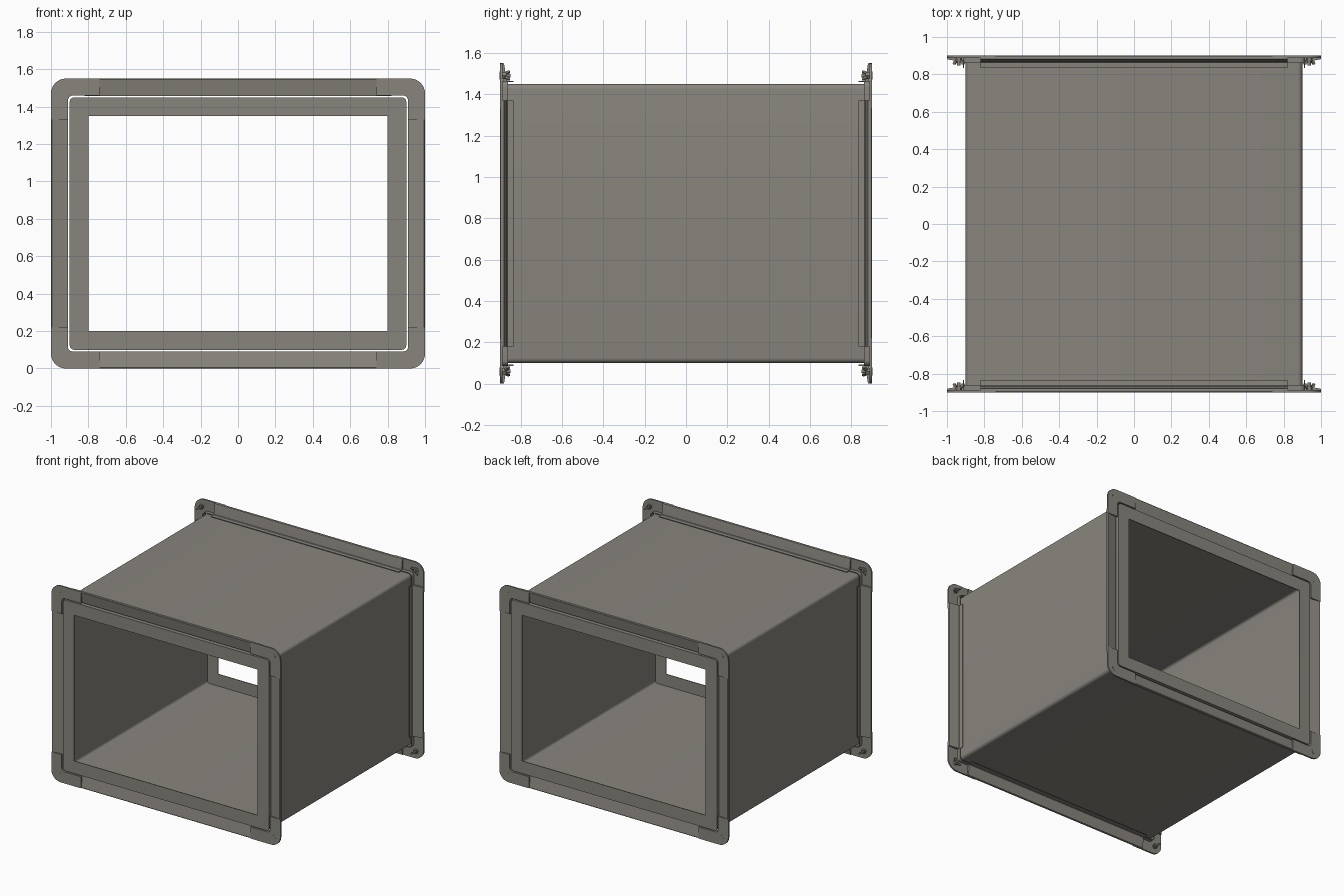
import bpy, bmesh, math
from mathutils import Matrix, Vector

if "Cube" in bpy.data.objects:
    bpy.data.objects.remove(bpy.data.objects["Cube"])

CZ = 0.775                      # height of the duct axis
HX, HZ, HY = 0.9, 0.675, 0.9    # duct half sizes

steel = bpy.data.materials.new("grey_sheet_steel")
steel.diffuse_color = (0.25, 0.235, 0.208, 1)
steel.use_nodes = True
steel.node_tree.nodes["Principled BSDF"].inputs["Base Color"].default_value = steel.diffuse_color


def finish(name, bm, smooth=True):
    bmesh.ops.recalc_face_normals(bm, faces=bm.faces[:])
    me = bpy.data.meshes.new(name)
    bm.to_mesh(me)
    bm.free()
    me.materials.append(steel)
    ob = bpy.data.objects.new(name, me)
    bpy.context.collection.objects.link(ob)
    if smooth:
        bpy.ops.object.select_all(action='DESELECT')
        ob.select_set(True)
        bpy.context.view_layer.objects.active = ob
        bpy.ops.object.shade_smooth_by_angle(angle=math.radians(35))
    return ob


def arc(cx, cz, r, a0, a1, n=8):
    return [(cx + r * math.cos(math.radians(a0 + (a1 - a0) * i / n)),
             cz + r * math.sin(math.radians(a0 + (a1 - a0) * i / n))) for i in range(n + 1)]


def bridge(bm, a, b):
    for i in range(len(a)):
        j = (i + 1) % len(a)
        bm.faces.new((a[i], a[j], b[j], b[i]))


def prism(bm, pts, place, t0, t1):
    """Extrude a 2D outline from t0 to t1; place maps (u, v, t) to 3D."""
    a, b = [[bm.verts.new(place(u, v, t)) for u, v in pts] for t in (t0, t1)]
    bridge(bm, a, b)
    bm.faces.new(a)
    bm.faces.new(b)


# Duct body: thin rounded shell with inward lips at both ends
def ring(bm, hx, hz, r, y):
    pts = []
    for sx, sz, a in ((1, 1, 0), (-1, 1, 90), (-1, -1, 180), (1, -1, 270)):
        pts += arc(sx * (hx - r), sz * (hz - r), r, a, a + 90, 6)
    return [bm.verts.new((x, y, CZ + z)) for x, z in pts]


bm = bmesh.new()
T = 0.006
rings = [ring(bm, *p) for p in (
    (HX, HZ, 0.025, -HY), (HX, HZ, 0.025, HY),
    (0.8, 0.575, 0.0005, HY), (0.8, 0.575, 0.0005, HY - T),
    (HX - T, HZ - T, 0.019, HY - T), (HX - T, HZ - T, 0.019, -HY + T),
    (0.8, 0.575, 0.0005, -HY + T), (0.8, 0.575, 0.0005, -HY))]
for i, r in enumerate(rings):
    bridge(bm, r, rings[(i + 1) % len(rings)])
finish("duct_body", bm)

# Flange bar section: distance from the duct wall, distance along the duct
BAR = [(0.094, 0.899), (0.098, 0.897), (0.1, 0.893), (0.1, 0.884), (0.098, 0.880),
       (0.093, 0.879), (0.018, 0.868), (0.014, 0.864), (0.013, 0.835),
       (0.008, 0.835), (0.008, 0.883)]

# Corner plate outline in one quadrant
PLATE = ([(0.74, 0.775)] + arc(0.92, 0.695, 0.08, 90, 0) +
         [(1.0, 0.555), (0.909, 0.555)] + arc(0.884, 0.659, 0.025, 0, 90, 6) + [(0.74, 0.684)])
# Narrow collar behind the plate, around the duct corner
COLLAR = ([(0.82, 0.690), (0.82, 0.684)] + arc(0.884, 0.659, 0.025, 90, 0, 6) +
          [(0.909, 0.595), (0.915, 0.595)] + arc(0.884, 0.659, 0.031, 0, 90, 6))

for sy, end in ((-1, "front"), (1, "back")):
    # Four flange bars
    for s, side in ((1, "top"), (-1, "bottom")):
        bm = bmesh.new()
        prism(bm, BAR, lambda d, y, t: (t, sy * y, CZ + s * (HZ + d)), -0.82, 0.82)
        finish(f"{end}_{side}_flange_bar", bm)
    for s, side in ((1, "right"), (-1, "left")):
        bm = bmesh.new()
        prism(bm, BAR, lambda d, y, t: (s * (HX + d), sy * y, CZ + t), -0.595, 0.595)
        finish(f"{end}_{side}_flange_bar", bm)

    for sx, h in ((1, "right"), (-1, "left")):
        for sz, v in ((1, "top"), (-1, "bottom")):
            tag = f"{end}_{v}_{h}"
            place = lambda x, z, t: (sx * x, sy * t, CZ + sz * z)
            # Corner plate and its collar
            bm = bmesh.new()
            prism(bm, PLATE, place, 0.888, 0.9)
            prism(bm, COLLAR, place, 0.86, 0.889)
            finish(tag + "_corner_plate", bm)

            # Bolt with hexagonal nut and two wings behind the plate
            bx, bz = 0.937, 0.715
            bm = bmesh.new()
            for r, n, y0, y1 in ((0.019, 20, 0.899, 0.9015), (0.009, 12, 0.848, 0.9),
                                 (0.018, 6, 0.868, 0.889)):
                prism(bm, arc(bx, bz, r, 0, 360 - 360 / n, n - 1), place, y0, y1)
            for w in (1, -1):
                a = math.radians(-35)
                wing = [(0.010, 0.882), (0.010, 0.868), (0.024, 0.853), (0.033, 0.852),
                        (0.036, 0.860), (0.030, 0.870)]

                def wing_place(u, y, t):
                    u *= w
                    x = bx + u * math.cos(a) - t * math.sin(a)
                    z = bz + u * math.sin(a) + t * math.cos(a)
                    return (sx * x, sy * y, CZ + sz * z)
                prism(bm, wing, wing_place, -0.005, 0.005)
            finish(tag + "_wing_bolt", bm)
